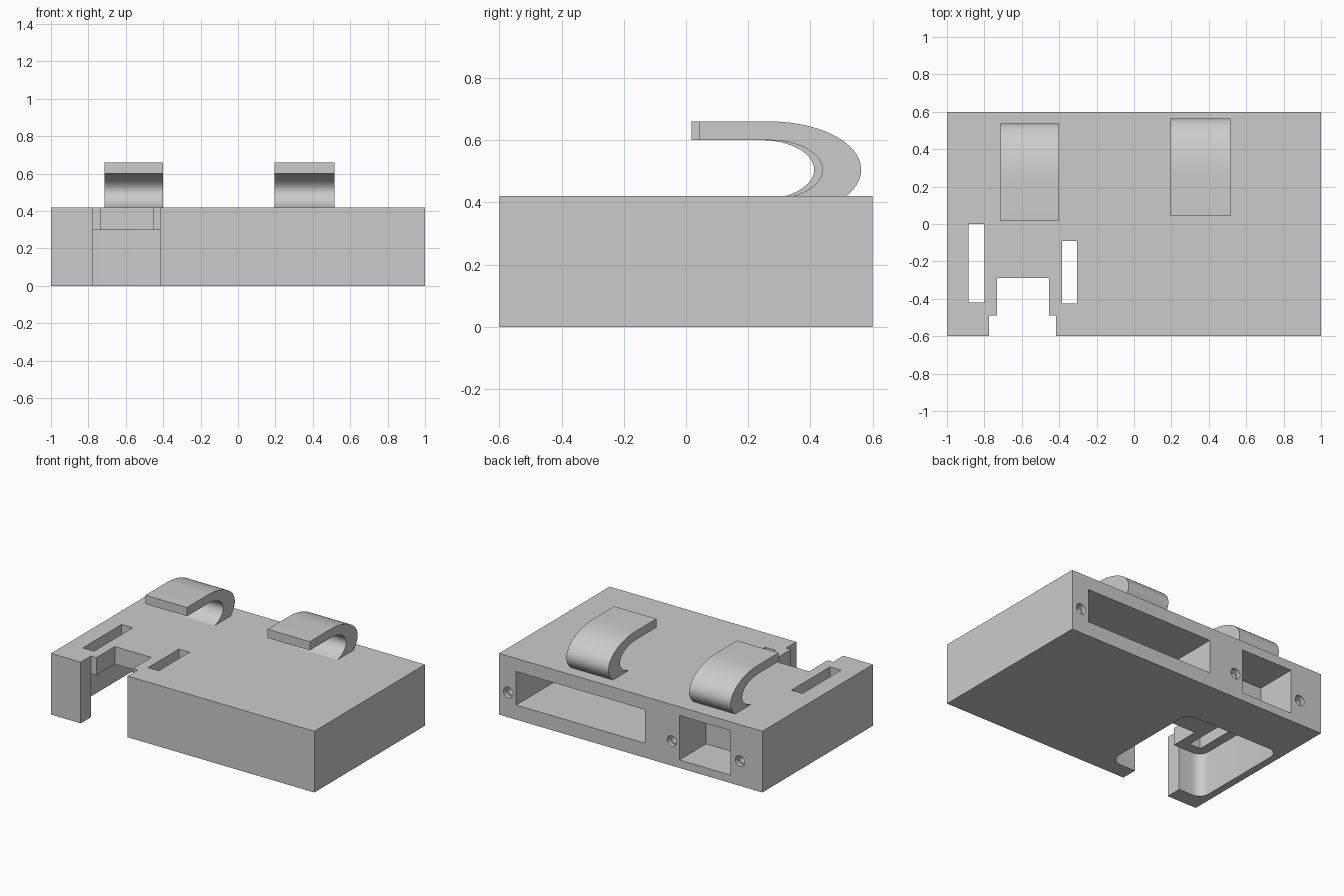
import bpy
import bmesh
import math
from mathutils import Matrix, Vector

if "Cube" in bpy.data.objects:
    bpy.data.objects.remove(bpy.data.objects["Cube"], do_unlink=True)

grey = bpy.data.materials.new("plain grey")
grey.use_nodes = True
colour = (0.6, 0.6, 0.6, 1)
grey.diffuse_color = colour
grey.node_tree.nodes["Principled BSDF"].inputs["Base Color"].default_value = colour


def finish(name, bm):
    bmesh.ops.recalc_face_normals(bm, faces=bm.faces)
    mesh = bpy.data.meshes.new(name)
    bm.to_mesh(mesh)
    bm.free()
    mesh.materials.append(grey)
    obj = bpy.data.objects.new(name, mesh)
    bpy.context.collection.objects.link(obj)
    return obj


def box(name, x, y, z, corner=0):
    """Box from (min, max) ranges, with optional rounded upright corners."""
    bm = bmesh.new()
    bmesh.ops.create_cube(bm, size=1)
    for v in bm.verts:
        v.co = Vector([r[0] if c < 0 else r[1] for c, r in zip(v.co, (x, y, z))])
    if corner:
        upright = [e for e in bm.edges
                   if abs(e.verts[0].co.z - e.verts[1].co.z) > 1e-4]
        bmesh.ops.bevel(bm, geom=upright, offset=corner, segments=6,
                        profile=0.5, affect='EDGES')
    return finish(name, bm)


def hole(name, x, z, radius, depth):
    """Round cutter entering the back face."""
    bm = bmesh.new()
    bmesh.ops.create_cone(bm, cap_ends=True, segments=24, radius1=radius,
                          radius2=radius, depth=depth * 2)
    bm.transform(Matrix.Translation((x, 0.6, z)) @ Matrix.Rotation(math.pi / 2, 4, 'X'))
    return finish(name, bm)


def select(obj):
    bpy.ops.object.select_all(action='DESELECT')
    obj.select_set(True)
    bpy.context.view_layer.objects.active = obj


def cut(target, cutter):
    cutter.hide_render = True
    select(target)
    mod = target.modifiers.new("cut", 'BOOLEAN')
    mod.operation = 'DIFFERENCE'
    mod.solver = 'EXACT'
    mod.object = cutter
    bpy.ops.object.modifier_apply(modifier=mod.name)
    bpy.data.objects.remove(cutter, do_unlink=True)


def arc(a, b):
    """Part ellipse from the top of the hook round to the deck."""
    end = -math.asin(0.087 / b)
    steps = [math.pi / 2 + (end - math.pi / 2) * i / 24 for i in range(25)]
    return [(0.265 + a * math.cos(t), 0.505 + b * math.sin(t)) for t in steps]


def hook(name, x0, x1, shift):
    """Strip with a straight tip that curls back down onto the case."""
    profile = [(0.04, 0.66)] + arc(0.295, 0.155)
    profile += arc(0.17, 0.095)[::-1] + [(0.04, 0.6)]
    bm = bmesh.new()
    face = bm.faces.new([bm.verts.new((x0, y + shift, z)) for y, z in profile])
    side = bmesh.ops.extrude_face_region(bm, geom=[face])
    moved = [g for g in side["geom"] if isinstance(g, bmesh.types.BMVert)]
    bmesh.ops.translate(bm, vec=(x1 - x0, 0, 0), verts=moved)
    # Close the side that the extrusion left open
    bmesh.ops.holes_fill(bm, edges=[e for e in bm.edges if e.is_boundary])
    select(finish(name, bm))
    bpy.ops.object.shade_smooth_by_angle(angle=math.radians(30))


# Main case
case = box("case", (-1, 1), (-0.6, 0.6), (0, 0.42))

# Underside cavity, stepped front notch and deck slots
cut(case, box("cavity", (-0.95, -0.22), (-0.49, 0.25), (-0.1, 0.3), 0.07))
cut(case, box("front_gap", (-0.775, -0.418), (-0.7, -0.49), (-0.1, 0.5)))
cut(case, box("deck_notch", (-0.733, -0.455), (-0.55, -0.29), (0.2, 0.5)))
cut(case, box("right_slot", (-0.885, -0.8), (-0.42, 0), (0.2, 0.5)))
cut(case, box("left_slot", (-0.385, -0.305), (-0.425, -0.09), (0.2, 0.5)))

# Pockets in the back
cut(case, box("wide_pocket", (-0.107, 0.87), (-0.3, 0.7), (0.1, 0.33)))
cut(case, box("small_pocket", (-0.76, -0.37), (0.31, 0.7), (0.055, 0.36)))

# Stepped screw holes beside the pockets
for x in (0.93, -0.313, -0.83):
    cut(case, hole("screw_recess", x, 0.17, 0.036, 0.03))
    cut(case, hole("screw_hole", x, 0.17, 0.025, 0.15))
select(case)
bpy.ops.object.shade_smooth_by_angle(angle=math.radians(30))

# Hooks on the deck
hook("left_hook", 0.195, 0.515, 0.003)
hook("right_hook", -0.715, -0.4, -0.023)
